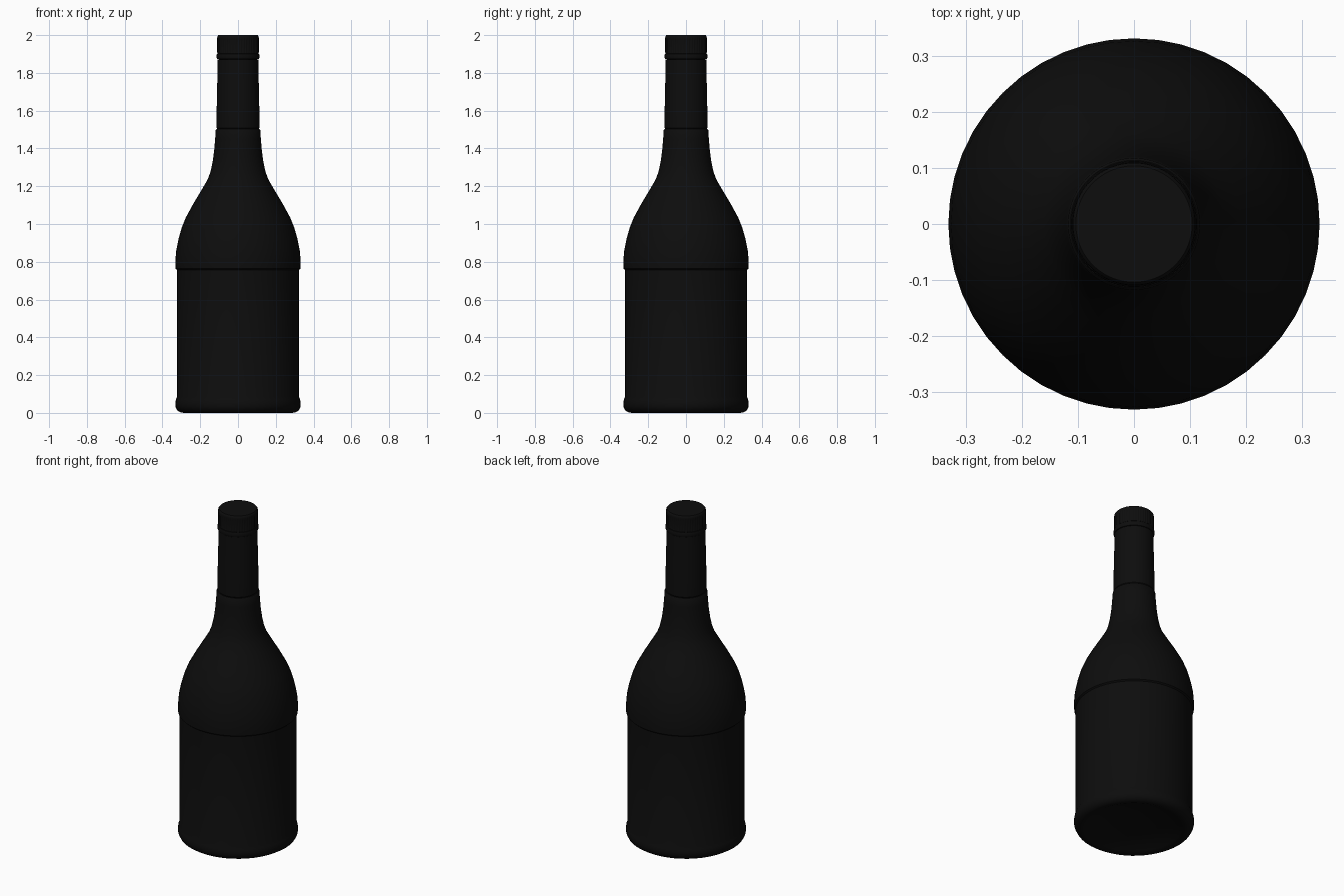
import bpy
import math

cube = bpy.data.objects.get("Cube")
if cube:
    bpy.data.objects.remove(cube, do_unlink=True)


def make_material(name, color):
    mat = bpy.data.materials.new(name)
    mat.use_nodes = True
    mat.diffuse_color = color
    bsdf = mat.node_tree.nodes["Principled BSDF"]
    bsdf.inputs["Base Color"].default_value = color
    bsdf.inputs["Roughness"].default_value = 0.6
    return mat


black = make_material("matte black", (0.004, 0.004, 0.004, 1))


def lathe(name, profile, sides=48, ribs=None):
    """Spin (radius, height) points round z; ribs = (low, high, depth) cuts grooves."""
    verts, faces, rings = [], [], []
    for r, z in profile:
        if r == 0:
            rings.append([len(verts)] * sides)
            verts.append((0, 0, z))
            continue
        rings.append(list(range(len(verts), len(verts) + sides)))
        for i in range(sides):
            a = math.tau * i / sides
            groove = ribs and ribs[0] <= z <= ribs[1] and i % 4 > 1
            rad = r - ribs[2] if groove else r
            verts.append((rad * math.cos(a), rad * math.sin(a), z))
    for low, high in zip(rings, rings[1:]):
        for i in range(sides):
            j = (i + 1) % sides
            quad = (low[i], low[j], high[j], high[i])
            faces.append(tuple(dict.fromkeys(quad)))
    mesh = bpy.data.meshes.new(name)
    mesh.from_pydata(verts, [], faces)
    mesh.materials.append(black)
    obj = bpy.data.objects.new(name, mesh)
    bpy.context.collection.objects.link(obj)
    bpy.ops.object.select_all(action="DESELECT")
    bpy.context.view_layer.objects.active = obj
    obj.select_set(True)
    bpy.ops.object.shade_smooth_by_angle(angle=math.radians(35))
    return obj


# Bottle body: hollowed base, rounded foot, recessed label wall, shoulder, neck
lathe("bottle_body", [
    (0, 0.05), (0.12, 0.045), (0.21, 0.028), (0.265, 0.008), (0.285, 0),
    (0.305, 0.003), (0.322, 0.014), (0.331, 0.032), (0.332, 0.05),
    (0.329, 0.07), (0.323, 0.085),
    (0.323, 0.757), (0.331, 0.764), (0.332, 0.80), (0.327, 0.86),
    (0.315, 0.92), (0.298, 0.98), (0.276, 1.035), (0.235, 1.11),
    (0.19, 1.185), (0.161, 1.235), (0.146, 1.275), (0.134, 1.33),
    (0.126, 1.39), (0.121, 1.45), (0.118, 1.497), (0.114, 1.502), (0.1, 1.502)])

# Sleeve wrapped round the neck
lathe("neck_sleeve", [
    (0.1, 1.499), (0.108, 1.501), (0.113, 1.508), (0.113, 1.60), (0.111, 1.70),
    (0.109, 1.78), (0.108, 1.872), (0.1, 1.872)])

# Tamper ring under the cap
lathe("cap_ring", [
    (0.1, 1.872), (0.111, 1.874), (0.113, 1.88), (0.113, 1.895),
    (0.111, 1.901), (0.1, 1.903)])

# Ribbed screw cap
lathe("screw_cap", [
    (0.1, 1.898), (0.109, 1.903), (0.11, 1.91), (0.11, 1.975),
    (0.11, 1.985), (0.109, 1.994), (0.104, 2.0), (0, 2.0)],
    sides=192, ribs=(1.905, 1.98, 0.003))
